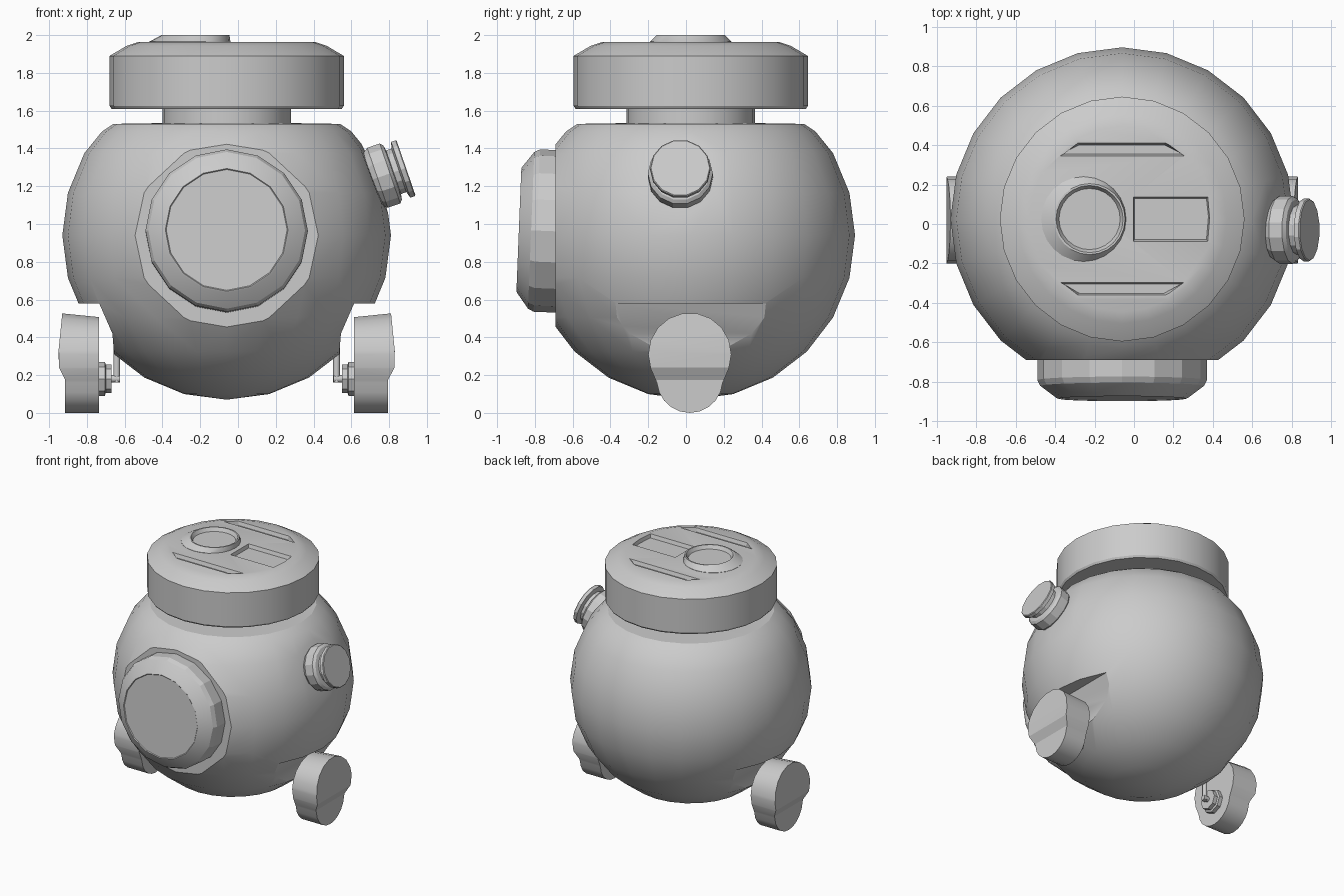
import bpy, bmesh, math
from mathutils import Matrix, Vector

cube = bpy.data.objects.get("Cube")
if cube:
    bpy.data.objects.remove(cube, do_unlink=True)

CX, CY, CZ, R = -0.06, 0.025, 0.94, 0.87

grey = bpy.data.materials.new("plain_grey")
grey.use_nodes = True
grey.diffuse_color = (0.6, 0.6, 0.6, 1)
grey.node_tree.nodes["Principled BSDF"].inputs["Base Color"].default_value = (0.6, 0.6, 0.6, 1)


def finish(name, bm, angle=25):
    bmesh.ops.recalc_face_normals(bm, faces=bm.faces)
    mesh = bpy.data.meshes.new(name)
    bm.to_mesh(mesh)
    bm.free()
    mesh.materials.append(grey)
    ob = bpy.data.objects.new(name, mesh)
    bpy.context.collection.objects.link(ob)
    smooth(ob, angle)
    return ob


def smooth(ob, angle):
    bpy.ops.object.select_all(action='DESELECT')
    ob.select_set(True)
    bpy.context.view_layer.objects.active = ob
    bpy.ops.object.shade_smooth_by_angle(angle=math.radians(angle))


def lathe(profile, segments, origin=(0, 0, 0), axis=(0, 0, 1)):
    """Turn (radius, height) points around an axis, closing both ends."""
    bm = bmesh.new()
    rings = []
    for r, h in profile:
        if r == 0:
            rings.append([bm.verts.new((0, 0, h))] * segments)
        else:
            rings.append([bm.verts.new((r * math.cos(a), r * math.sin(a), h))
                          for a in (math.tau * i / segments for i in range(segments))])
    for low, high in zip(rings, rings[1:]):
        for i in range(segments):
            j = (i + 1) % segments
            corners = dict.fromkeys((low[i], low[j], high[j], high[i]))
            bm.faces.new(list(corners))
    for ring in (rings[0], rings[-1]):
        if ring[0] != ring[1]:
            bm.faces.new(ring)
    turn = Vector(axis).to_track_quat('Z', 'Y').to_matrix().to_4x4()
    bm.transform(Matrix.Translation(origin) @ turn)
    return bm


def prism(bottom, top):
    """Join two matching outlines into a closed solid."""
    bm = bmesh.new()
    a = [bm.verts.new(p) for p in bottom]
    b = [bm.verts.new(p) for p in top]
    bm.faces.new(a)
    bm.faces.new(b)
    for i in range(len(a)):
        j = (i + 1) % len(a)
        bm.faces.new((a[i], a[j], b[j], b[i]))
    return bm


def carve(target, cutters, angle):
    for bm in cutters:
        cutter = finish("cutter", bm)
        cutter.hide_render = True
        mod = target.modifiers.new("cut", 'BOOLEAN')
        mod.operation, mod.solver, mod.object = 'DIFFERENCE', 'EXACT', cutter
        bpy.context.view_layer.objects.active = target
        bpy.ops.object.modifier_apply(modifier=mod.name)
        bpy.data.objects.remove(cutter, do_unlink=True)
    smooth(target, angle)


def slice_flat(bm, point, normal):
    cut = bmesh.ops.bisect_plane(bm, geom=bm.verts[:] + bm.edges[:] + bm.faces[:],
                                 plane_co=point, plane_no=normal, clear_outer=True)
    edges = [e for e in cut["geom_cut"] if isinstance(e, bmesh.types.BMEdge)]
    bmesh.ops.edgeloop_fill(bm, edges=edges)


# Round body with a flattened top, window seat and port seat
centre = Vector((CX, CY, CZ))
port_axis = Vector((0.93, -0.06, 0.36)).normalized()
profile = [(0, -R)]
for step in range(-5, 3):
    a = math.radians(15 * step)
    profile.append((R * math.cos(a), R * math.sin(a)))
profile += [(0.66, 0.55), (0.6, 0.59), (0, 0.6)]
bm = lathe(profile, 24, centre)
slice_flat(bm, (0, -0.69, 0), (0, -1, 0))
slice_flat(bm, centre + port_axis * 0.838, port_axis)
body = finish("body", bm)

# Recesses in the body above the feet
recess = ((1.0, 0.58), (0.675, 0.58), (0.605, 0.42), (0.595, 0.3), (1.0, 0.3))
carve(body, [prism([(CX + s * u, -0.8, z) for u, z in recess],
                   [(CX + s * u, 0.8, z) for u, z in recess]) for s in (-1, 1)], 25)

# Neck and lid
finish("neck", lathe([(0.34, 1.52), (0.34, 1.62)], 24, (CX, CY, 0)))
lid = finish("lid", lathe([(0.61, 1.61), (0.62, 1.625), (0.62, 1.89), (0.53, 1.943),
                           (0.47, 1.963)], 24, (CX, CY, 0)))


# Sunken panels in the lid, with sloping walls
def panel(outline):
    mx = sum(p[0] for p in outline) / len(outline)
    my = sum(p[1] for p in outline) / len(outline)
    floor = [(x - math.copysign(0.008, x - mx), y - math.copysign(0.012, y - my), 1.935)
             for x, y in outline]
    return prism(floor, [(x, y, 1.97) for x, y in outline])


slots = [panel([(-0.375, CY + s * 0.318), (0.255, CY + s * 0.318),
                (0.16, CY + s * 0.388), (-0.285, CY + s * 0.388)]) for s in (-1, 1)]
slots.append(panel([(-0.005, -0.09), (0.375, -0.09), (0.385, CY), (0.375, 0.14), (-0.005, 0.14)]))
carve(lid, slots, 25)

# Dished knob, its skirt leaning to one side
bm = lathe([(0.215, 1.955), (0.215, 1.965), (0.18, 2.0), (0.17, 2.0), (0.155, 1.972)],
           24, (-0.225, CY, 0))
for v in bm.verts:
    if v.co.z < 1.97:
        v.co.x -= 0.03
finish("lid_knob", bm)

# Front window
finish("front_window", lathe([(0.43, 0), (0.43, 0.13), (0.415, 0.16), (0.335, 0.22),
                              (0.325, 0.225), (0.32, 0.22)], 16,
                             (CX, -0.66, 0.96), (0, -1, 0.04)), 20)

# Side port with collar, groove and cap
finish("side_port", lathe([(0.15, 0), (0.172, 0.03), (0.172, 0.1), (0.155, 0.115), (0.125, 0.12),
                           (0.125, 0.15), (0.16, 0.16), (0.16, 0.185), (0.155, 0.19)], 14,
                          (0.71, -0.03, 1.235), (0.945, 0, 0.325)), 20)

# Feet: two overlapping round lobes with a stepped outer face, on bolts and rods
foot = []
for a in range(-20, 201, 20):
    t = math.radians(a)
    foot.append((CY - 0.005 + 0.22 * math.cos(t), 0.31 + 0.22 * math.sin(t)))
for a in range(185, 356, 17):
    t = math.radians(a)
    foot.append((CY - 0.005 + 0.175 * math.cos(t), 0.175 + 0.175 * math.sin(t)))


def outer_offset(z):
    if z > 0.33:
        return 0.89 - 0.02 * (z - 0.33) / 0.2
    if z > 0.239:
        return 0.888
    return 0.855 + 0.033 * max(0, z - 0.175) / 0.065


for s, side in ((1, "left"), (-1, "right")):
    bm = prism([(0.675, y, z) for y, z in foot], [(0.87, y, z) for y, z in foot])
    for z in (0.33, 0.24, 0.175):
        bmesh.ops.bisect_plane(bm, geom=bm.verts[:] + bm.edges[:] + bm.faces[:],
                               plane_co=(0, 0, z), plane_no=(0, 0, 1))
    for v in bm.verts:
        if v.co.x > 0.8:
            v.co.x = outer_offset(v.co.z)
        elif v.co.z > 0.33:
            v.co.z -= 0.1 * (v.co.z - 0.33)
        v.co.x = CX + s * v.co.x
    finish(side + "_foot", bm)
    finish(side + "_foot_bolt", lathe([(0.075, 0), (0.075, 0.03), (0.09, 0.035), (0.09, 0.08)], 8,
                                      (CX + s * 0.61, CY, 0.18), (s, 0, 0)), 20)
    finish(side + "_foot_pin", lathe([(0.02, 0), (0.02, 0.06)], 8,
                                     (CX + s * 0.565, CY, 0.18), (s, 0, 0)), 50)
    finish(side + "_foot_rod", lathe([(0.018, 0.16), (0.018, 0.36)], 8,
                                     (CX + s * 0.582, CY, 0)), 50)
